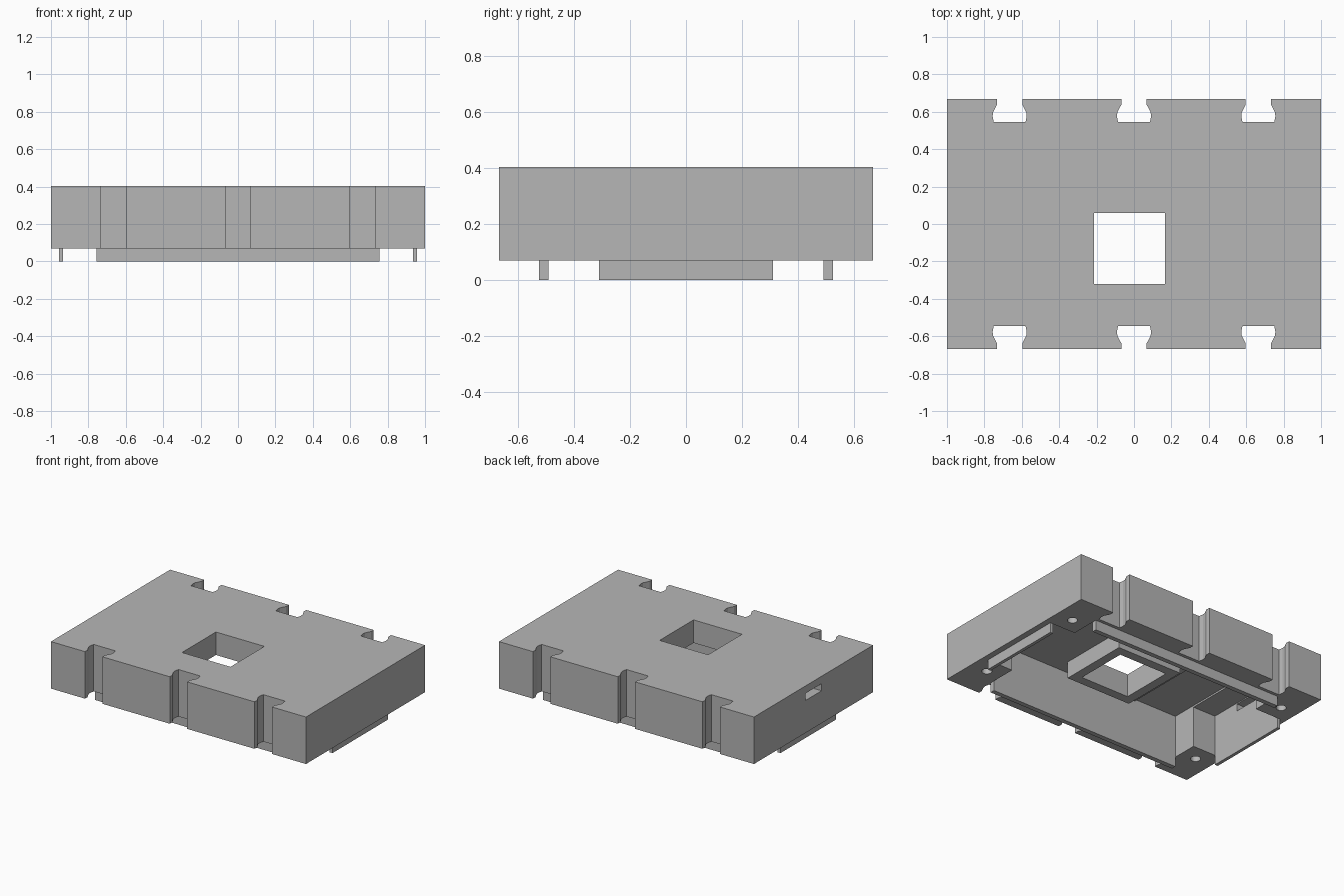
import bpy, bmesh

if "Cube" in bpy.data.objects:
    bpy.data.objects.remove(bpy.data.objects["Cube"], do_unlink=True)

grey = bpy.data.materials.new("plain grey")
grey.use_nodes = True
COLOR = (0.47, 0.47, 0.47, 1)
grey.diffuse_color = COLOR
grey.node_tree.nodes["Principled BSDF"].inputs["Base Color"].default_value = COLOR

BOTTOM, TOP = 0.07, 0.403


def prism(name, outline, z0, z1):
    """Extrude a flat outline from z0 up to z1."""
    bm = bmesh.new()
    face = bm.faces.new([bm.verts.new((x, y, z0)) for x, y in outline])
    lid = bmesh.ops.extrude_face_region(bm, geom=[face])["geom"]
    verts = [v for v in lid if isinstance(v, bmesh.types.BMVert)]
    bmesh.ops.translate(bm, vec=(0, 0, z1 - z0), verts=verts)
    bmesh.ops.recalc_face_normals(bm, faces=bm.faces)
    mesh = bpy.data.meshes.new(name)
    bm.to_mesh(mesh)
    bm.free()
    mesh.materials.append(grey)
    obj = bpy.data.objects.new(name, mesh)
    bpy.context.collection.objects.link(obj)
    return obj


def box(name, x0, x1, y0, y1, z0, z1):
    return prism(name, [(x0, y0), (x1, y0), (x1, y1), (x0, y1)], z0, z1)


def combine(target, tool, operation="DIFFERENCE"):
    """Apply a boolean with the tool and remove the tool."""
    tool.hide_render = True
    mod = target.modifiers.new("shape", "BOOLEAN")
    mod.operation, mod.solver, mod.object = operation, "EXACT", tool
    bpy.context.view_layer.objects.active = target
    bpy.ops.object.modifier_apply(modifier=mod.name)
    bpy.data.objects.remove(tool, do_unlink=True)


# Main block
body = box("body", -1, 1, -0.667, 0.667, BOTTOM, TOP)

# Cross-shaped cavity open at the bottom, slightly deeper near one end
LX, LY = 0.756, 0.31
IX, IY = 0.935, 0.49
cross = [(IX, -LY), (IX, LY), (LX, LY), (LX, IY), (-LX, IY), (-LX, LY),
         (-IX, LY), (-IX, -LY), (-LX, -LY), (-LX, -IY), (LX, -IY), (LX, -LY)]
combine(body, prism("cavity", cross, 0, 0.358))
combine(body, box("deep_pocket", -LX, -0.42, -IY, IY, 0.3, 0.37))

# Collar around the square window
WX0, WX1, WY0, WY1, T = -0.215, 0.165, -0.32, 0.06, 0.065
collar = box("collar", WX0 - T, WX1 + T, WY0 - T, WY1 + T, 0.24, 0.385)
combine(body, collar, "UNION")
combine(body, box("window", WX0, WX1, WY0, WY1, 0, 0.6))

# Flared connector notches along front and back
half = [(0.068, 0.72), (0.068, 0.637), (0.079, 0.617), (0.089, 0.597),
        (0.091, 0.575), (0.085, 0.545)]
flare = half + [(-x, y) for x, y in reversed(half)]
for side in (-1, 1):
    for cx in (-0.665, 0, 0.665):
        combine(body, prism("notch", [(cx + x, side * y) for x, y in flare], -0.1, 0.6))

# Slot through one end wall
combine(body, box("end_slot", -1.1, -0.9, -0.09, 0.09, 0.3, 0.35))

# Round blind holes in the corner blocks
for sx in (-1, 1):
    for sy in (-1, 1):
        bpy.ops.mesh.primitive_cylinder_add(vertices=24, radius=0.033, depth=0.2,
                                            location=(sx * 0.87, sy * 0.425, BOTTOM))
        combine(body, bpy.context.object)

# Thin lips under the block, along the cavity's four outer edges
for side, word in ((-1, "front"), (1, "back")):
    box(word + "_lip", -LX, LX, *sorted((side * IY, side * 0.523)), 0, BOTTOM)
for side, word in ((-1, "right"), (1, "left")):
    box(word + "_lip", *sorted((side * IX, side * 0.958)), -LY, LY, 0, BOTTOM)
